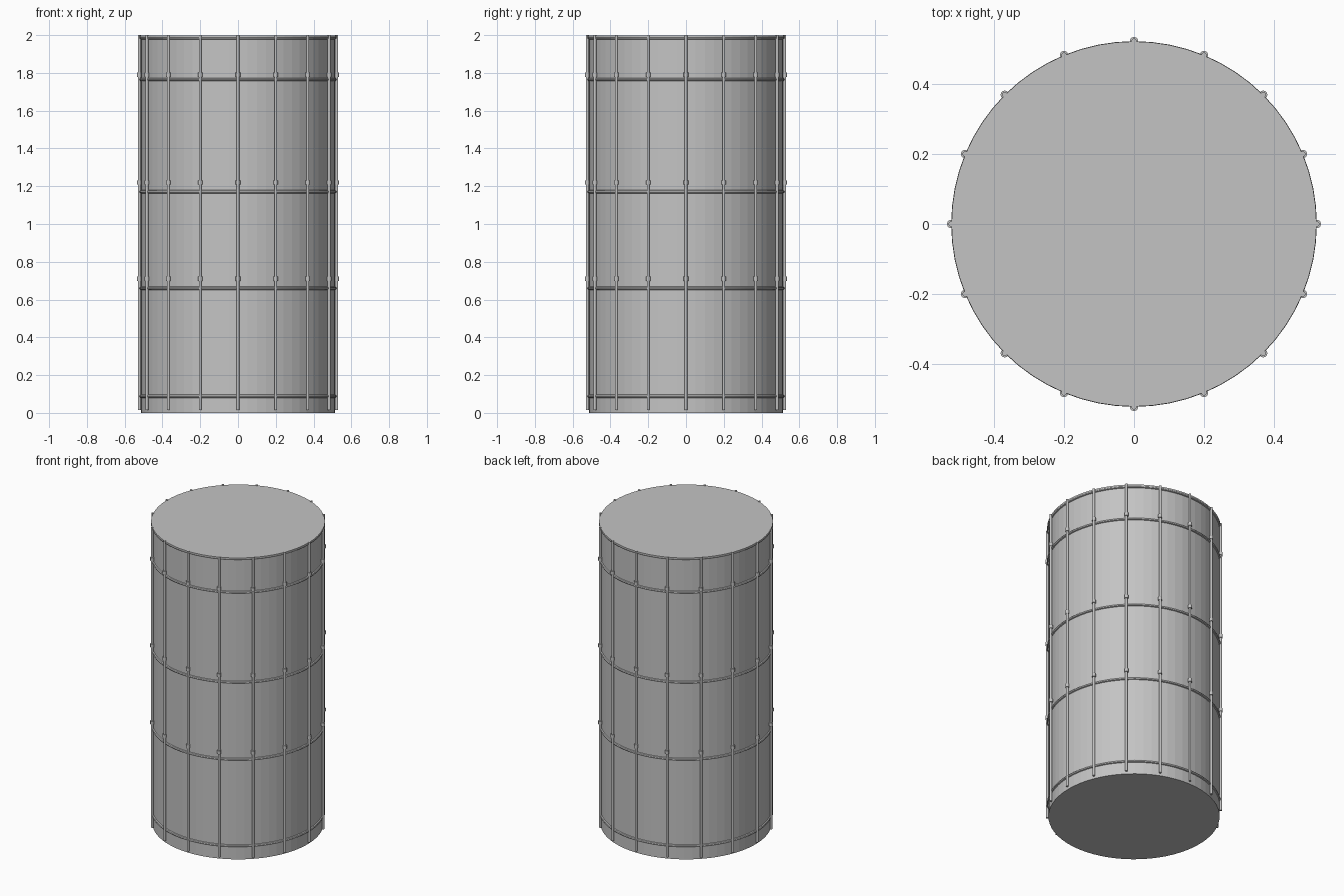
import bpy, math

if "Cube" in bpy.data.objects:
    bpy.data.objects.remove(bpy.data.objects["Cube"])

grey = bpy.data.materials.new("steel grey")
grey.diffuse_color = (0.55, 0.55, 0.55, 1)
grey.use_nodes = True
grey.node_tree.nodes["Principled BSDF"].inputs["Base Color"].default_value = grey.diffuse_color
R = 0.513          # wall radius
ROD_R = 0.522      # circle the rods stand on


def cylinder(name, r, z0, z1, sides, x=0, y=0):
    bpy.ops.mesh.primitive_cylinder_add(vertices=sides, radius=r, depth=z1 - z0,
                                        location=(x, y, (z0 + z1) / 2))
    ob = bpy.context.object
    ob.name = name
    ob.data.materials.append(grey)
    return ob


# Closed drum
cylinder("drum_wall", R, 0, 1.995, 64)

# Hoops around the wall, the last one flush with the lid
for i, z in enumerate((0.088, 0.66, 1.17, 1.765, 1.987)):
    bpy.ops.mesh.primitive_torus_add(major_radius=R, minor_radius=0.009,
                                     major_segments=64, minor_segments=8,
                                     location=(0, 0, z))
    hoop = bpy.context.object
    hoop.name = f"hoop_{i + 1}"
    hoop.data.materials.append(grey)
    bpy.ops.object.shade_smooth_by_angle()
cylinder("lid", 0.521, 1.985, 1.997, 64)

# Upright rods with a small collar above each middle hoop
for i in range(16):
    a = math.tau * i / 16
    x, y = ROD_R * math.cos(a), ROD_R * math.sin(a)
    cylinder(f"rod_{i + 1}", 0.0075, 0.015, 2.0, 12, x, y)
    for j, z in enumerate((0.71, 1.22, 1.79)):
        cylinder(f"collar_{i + 1}_{j + 1}", 0.012, z - 0.011, z + 0.011, 12, x, y)
        bpy.ops.object.shade_smooth_by_angle()
